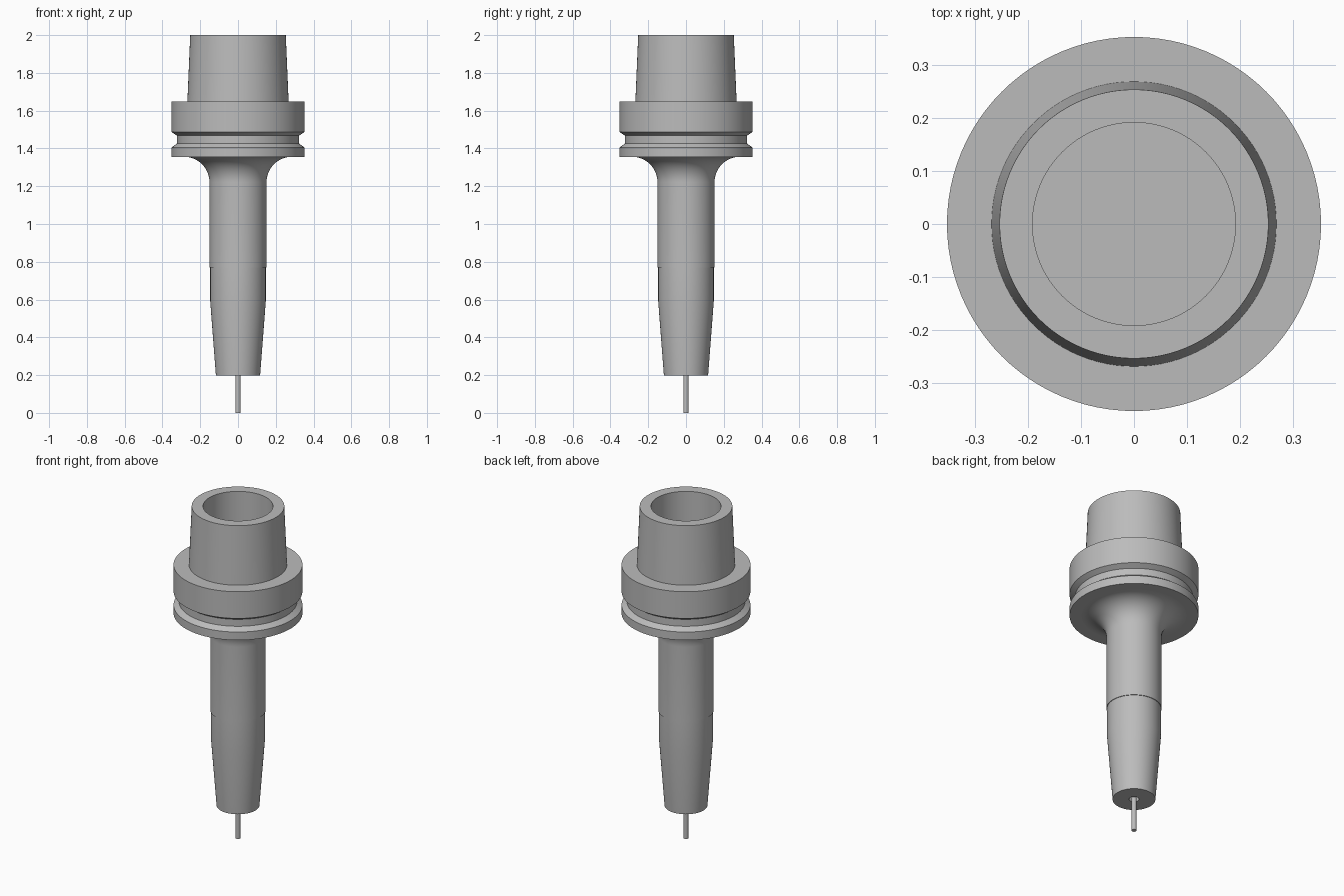
import bpy
import bmesh
from math import cos, sin, pi, radians

cube = bpy.data.objects.get("Cube")
if cube:
    bpy.data.objects.remove(cube, do_unlink=True)

SIDES = 96


def make_material(name, colour):
    mat = bpy.data.materials.new(name)
    mat.use_nodes = True
    mat.diffuse_color = colour
    bsdf = next(n for n in mat.node_tree.nodes if n.type == "BSDF_PRINCIPLED")
    bsdf.inputs["Base Color"].default_value = colour
    return mat


steel = make_material("steel grey", (0.5, 0.5, 0.5, 1))


def lathe(name, profile, sides=SIDES):
    """Turn (radius, z) points about z; the outside lies left of a downward path."""
    bm = bmesh.new()
    rings = []
    for r, z in profile:
        if r == 0:
            rings.append([bm.verts.new((0, 0, z))] * sides)
        else:
            rings.append([bm.verts.new((r * cos(2 * pi * i / sides),
                                        r * sin(2 * pi * i / sides), z))
                          for i in range(sides)])
    for a, b in zip(rings, rings[1:]):
        for i in range(sides):
            j = (i + 1) % sides
            corners = list(dict.fromkeys((a[i], b[i], b[j], a[j])))
            bm.faces.new(corners)
    mesh = bpy.data.meshes.new(name)
    bm.to_mesh(mesh)
    bm.free()
    mesh.materials.append(steel)
    obj = bpy.data.objects.new(name, mesh)
    bpy.context.collection.objects.link(obj)
    bpy.ops.object.select_all(action="DESELECT")
    obj.select_set(True)
    bpy.context.view_layer.objects.active = obj
    bpy.ops.object.shade_smooth_by_angle(angle=radians(25))
    return obj


FLANGE_TOP, FLANGE_BOTTOM, FLANGE_R = 1.648, 1.356, 0.352
SHANK_R, NECK_R, FILLET = 0.268, 0.151, 0.135

# Hollow tapered shank, from the bore floor out over the rim
lathe("tapered_shank", [(0, 1.65), (0.191, 1.65), (0.191, 2.0),
                        (0.253, 2.0), (SHANK_R, FLANGE_TOP)])

# Flange with a gripper groove
lathe("grooved_flange", [
    (SHANK_R, FLANGE_TOP), (FLANGE_R, FLANGE_TOP), (FLANGE_R, 1.487),
    (0.323, 1.468), (0.323, 1.426), (FLANGE_R, 1.405),
    (FLANGE_R, FLANGE_BOTTOM), (NECK_R + FILLET, FLANGE_BOTTOM)])

# Neck: concave fillet, cylinder, tiny step, tapered nose and tool socket
fillet = [(NECK_R + FILLET * (1 - sin(a)), FLANGE_BOTTOM - FILLET * (1 - cos(a)))
          for a in [pi / 2 * i / 16 for i in range(17)]]
lathe("neck_and_nose", fillet + [
    (NECK_R, 0.77), (0.147, 0.77), (0.147, 0.59), (0.117, 0.197),
    (0.027, 0.197), (0.027, 0.32), (0, 0.32)])

# Slim tool pin held in the socket
lathe("tool_pin", [(0, 0.32), (0.014, 0.32), (0.014, 0), (0, 0)], 32)
